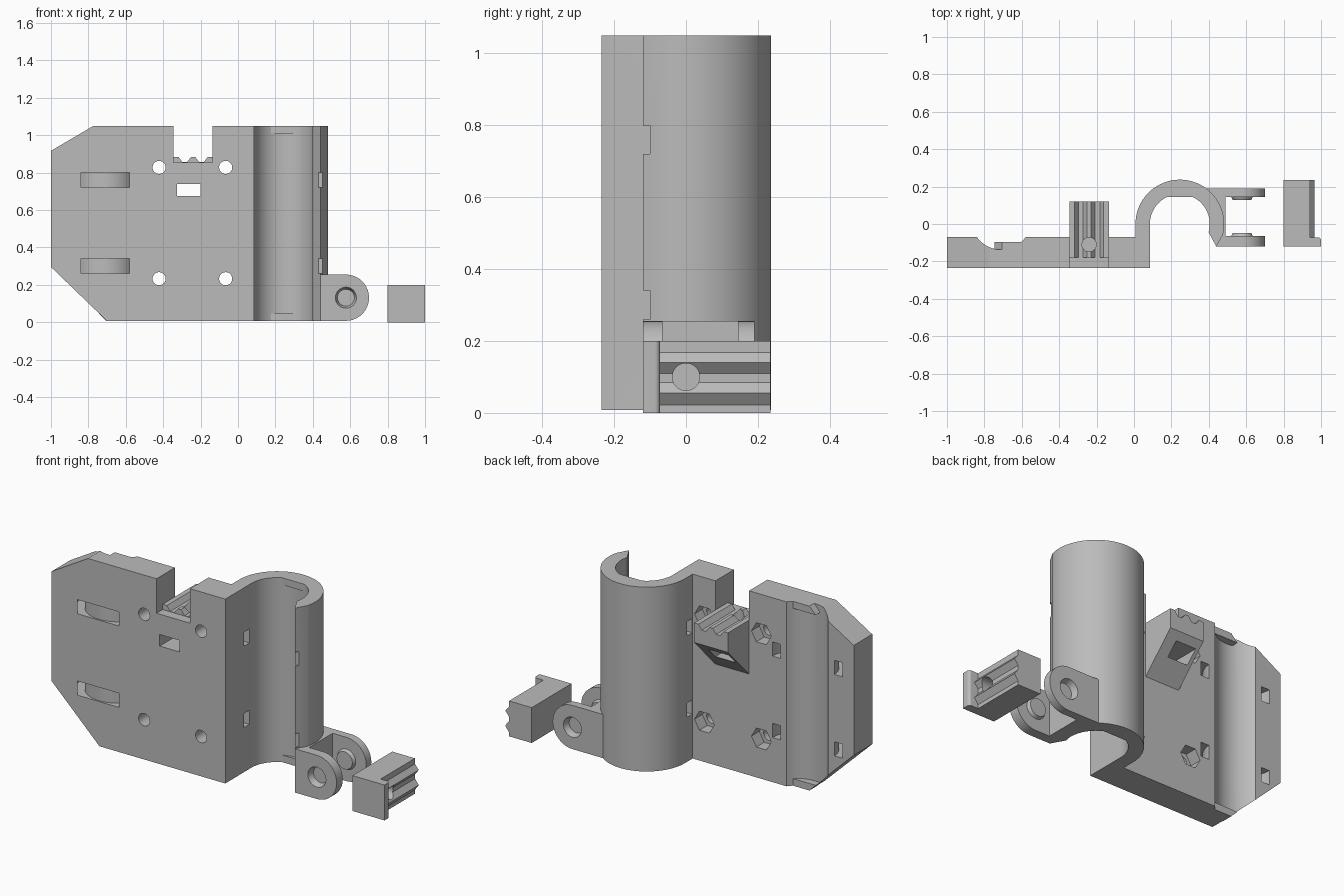
import bpy, bmesh
from math import cos, sin, radians

cube = bpy.data.objects.get("Cube")
if cube:
    bpy.data.objects.remove(cube)

# Single plastic colour
GREY = (0.5, 0.5, 0.5, 1)
mat = bpy.data.materials.new("grey plastic")
mat.use_nodes = True
mat.diffuse_color = GREY
mat.node_tree.nodes["Principled BSDF"].inputs["Base Color"].default_value = GREY

LOW, TOP = 0.008, 1.05
FRONT, BACK = -0.235, -0.07
TUBE_X, TUBE_R, BORE_R = 0.245, 0.237, 0.16
GROOVE_X = -0.71
STRAPS = ((0.26, 0.34), (0.72, 0.80))


def arc(cx, cy, r, a0, a1, n=32):
    angles = [radians(a0 + (a1 - a0) * i / n) for i in range(n + 1)]
    return [(cx + r * cos(a), cy + r * sin(a)) for a in angles]


def circle(cx, cy, r, n=32):
    return arc(cx, cy, r, 0, 360, n)[:-1]


def rect(a0, a1, b0, b1):
    return [(a0, b0), (a1, b0), (a1, b1), (a0, b1)]


def prism(name, pts, axis, lo, hi, taper=1.0):
    """Extrude a 2D outline along an axis, optionally tapering the far end."""
    place = {"x": lambda p, d: (d, p[0], p[1]),
             "y": lambda p, d: (p[0], d, p[1]),
             "z": lambda p, d: (p[0], p[1], d)}[axis]
    mx = sum(p[0] for p in pts) / len(pts)
    my = sum(p[1] for p in pts) / len(pts)
    far = [(mx + (p[0] - mx) * taper, my + (p[1] - my) * taper) for p in pts]
    bm = bmesh.new()
    a = [bm.verts.new(place(p, lo)) for p in pts]
    b = [bm.verts.new(place(p, hi)) for p in far]
    bm.faces.new(a)
    bm.faces.new(b)
    for i in range(len(pts)):
        j = (i + 1) % len(pts)
        bm.faces.new((a[i], a[j], b[j], b[i]))
    bmesh.ops.recalc_face_normals(bm, faces=bm.faces)
    mesh = bpy.data.meshes.new(name)
    bm.to_mesh(mesh)
    bm.free()
    mesh.materials.append(mat)
    obj = bpy.data.objects.new(name, mesh)
    bpy.context.collection.objects.link(obj)
    return obj


def boolean(obj, cutters, operation="DIFFERENCE"):
    """Apply cutters to an object, leaving the cutters in place."""
    for c in cutters:
        m = obj.modifiers.new("cut", "BOOLEAN")
        m.operation, m.solver, m.object = operation, "EXACT", c
    deps = bpy.context.evaluated_depsgraph_get()
    mesh = bpy.data.meshes.new_from_object(obj.evaluated_get(deps))
    obj.modifiers.clear()
    obj.data = mesh


def discard(cutters):
    for c in cutters:
        bpy.data.objects.remove(c)


# Carriage: plate with rod groove and open clip tube, one cross-section
section = [(-1, FRONT), (0.085, FRONT)]
section += arc(TUBE_X, 0, BORE_R, 180, -16, 48)
section += [(0.44, -0.12)]
section += arc(TUBE_X, 0, TUBE_R, -14, 180, 48)
section += [(0.008, BACK)]
section += arc(GROOVE_X, 0.023, BORE_R, -35.5, -144.5, 24)
section += [(-1, BACK)]
carriage = prism("carriage_body", section, "z", LOW, TOP)

cuts = []
# Chamfered corners
for tri in ([(-1.1, 0.858), (-1.1, 1.15), (-0.603, 1.15)],
            [(-1.1, 0.392), (-1.1, -0.1), (-0.59, -0.1)]):
    cuts.append(prism("cutter", tri, "y", -0.4, 0.1))
# Top notch
cuts.append(prism("cutter", rect(-0.345, -0.135, 0.855, 1.2), "y", -0.4, 0.1))
# Bolt holes with hexagonal nut pockets
for x in (-0.422, -0.066):
    for z in (0.233, 0.828):
        cuts.append(prism("cutter", circle(x, z, 0.035), "y", -0.4, -0.1))
        cuts.append(prism("cutter", circle(x, z, 0.062, 6), "y", -0.14, 0.0))
# Strap channels around the groove, through the tube wall and on the clip lip
band = arc(GROOVE_X, -0.057, 0.22, 5, -185) + arc(GROOVE_X, -0.057, 0.17, -185, 5)
for z0, z1 in STRAPS:
    cuts.append(prism("cutter", band, "z", z0, z1))
    cuts.append(prism("cutter", rect(-0.02, 0.12, -0.066, -0.02), "z", z0, z1))
    cuts.append(prism("cutter", rect(0.38, 0.5, -0.2, -0.1), "z", z0, z1))
boolean(carriage, cuts)
discard(cuts)

# Belt seat: toothed block with a sloped underside behind the notch
XL, XR, CREST, VALLEY = -0.346, -0.134, 0.885, 0.857
teeth = [(XL, 0.5), (XL, CREST), (-0.318, CREST), (-0.298, VALLEY),
         (-0.272, VALLEY), (-0.25, CREST), (-0.23, CREST), (-0.208, VALLEY),
         (-0.182, VALLEY), (-0.162, CREST), (XR, CREST), (XR, 0.5)]
seat = prism("belt_seat", teeth, "y", -0.18, 0.12)
side = prism("cutter", [(-0.3, 0.575), (-0.075, 0.575), (0.13, 0.785),
                        (0.13, 1.0), (-0.3, 1.0)], "x", -0.5, 0)
boolean(seat, [side], "INTERSECT")
discard([side])

# Nut slot and screw hole through plate and seat
cuts = [prism("cutter", rect(-0.325, -0.2, 0.675, 0.74), "y", -0.4, 0.3),
        prism("cutter", circle(-0.24, -0.11, 0.038), "z", 0.7, 1.2)]
boolean(carriage, cuts)
boolean(seat, cuts)
discard(cuts)

# End stops in the groove and in the tube, top and bottom
for end, flip in (("upper", False), ("lower", True)):
    fz = (lambda z: TOP + LOW - z) if flip else (lambda z: z)
    shape = [(-0.745, fz(1.01)), (-0.60, fz(1.01)), (-0.60, fz(TOP)), (-0.705, fz(TOP))]
    prism(end + "_groove_stop", shape, "y", -0.16, -0.095)
    chord = arc(TUBE_X, 0, BORE_R + 0.01, 58, 122, 12)
    prism(end + "_tube_stop", [(0.168, 0.144), (0.322, 0.144)] + chord,
          "z", fz(1.01), fz(TOP))

# Hinge fork: bridge fused to the tube, then two ears
prism("hinge_bridge", [(0.44, -0.12), (0.49, -0.12), (0.49, 0.19), (0.38, 0.19),
                       (0.40, 0.14), (0.45, 0.02), (0.42, -0.06)], "z", LOW, 0.255)
PIN_X, PIN_Z, EAR_R = 0.577, 0.1315, 0.1235
ear_shape = arc(PIN_X, PIN_Z, EAR_R, -90, 90) + [(0.48, 0.255), (0.48, LOW)]
for name, outer, inner, step in (("front", -0.12, -0.065, 1), ("rear", 0.19, 0.145, -1)):
    ear = prism(name + "_hinge_ear", ear_shape, "y", outer, inner)
    dimple = prism("cutter", circle(PIN_X, PIN_Z, 0.058), "y",
                   outer - step * 0.005, outer + step * 0.035, 0.78)
    boolean(ear, [dimple])
    discard([dimple])
    prism(name + "_hinge_boss", circle(PIN_X, PIN_Z, 0.06), "y",
          inner - step * 0.005, inner + step * 0.018, 0.82)

# Loose belt clamp: toothed block with an end flange and a screw hole
DEEP, PEAK = 0.942, 0.966
clamp_shape = [(0.8, 0), (DEEP, 0), (DEEP, 0.022), (PEAK, 0.055), (DEEP, 0.085),
               (DEEP, 0.11), (PEAK, 0.14), (DEEP, 0.168), (DEEP, 0.2), (0.8, 0.2)]
clamp = prism("belt_clamp", clamp_shape, "y", -0.08, 0.235)
hole = prism("cutter", circle(0, 0.1, 0.038), "x", 0.84, 1.1)
boolean(clamp, [hole])
discard([hole])
flange = [(0.8, -0.12), (1.0, -0.12)] + arc(0.985, -0.087, 0.015, 0, 90, 6)
prism("belt_clamp_flange", flange + [(0.8, -0.072)], "z", 0, 0.2)

# Smooth round surfaces, keep edges sharp
for obj in bpy.context.collection.objects:
    if obj.type == "MESH" and obj.data.materials and obj.data.materials[0] == mat:
        bpy.ops.object.select_all(action="DESELECT")
        obj.select_set(True)
        bpy.context.view_layer.objects.active = obj
        bpy.ops.object.shade_smooth_by_angle(angle=radians(25))
